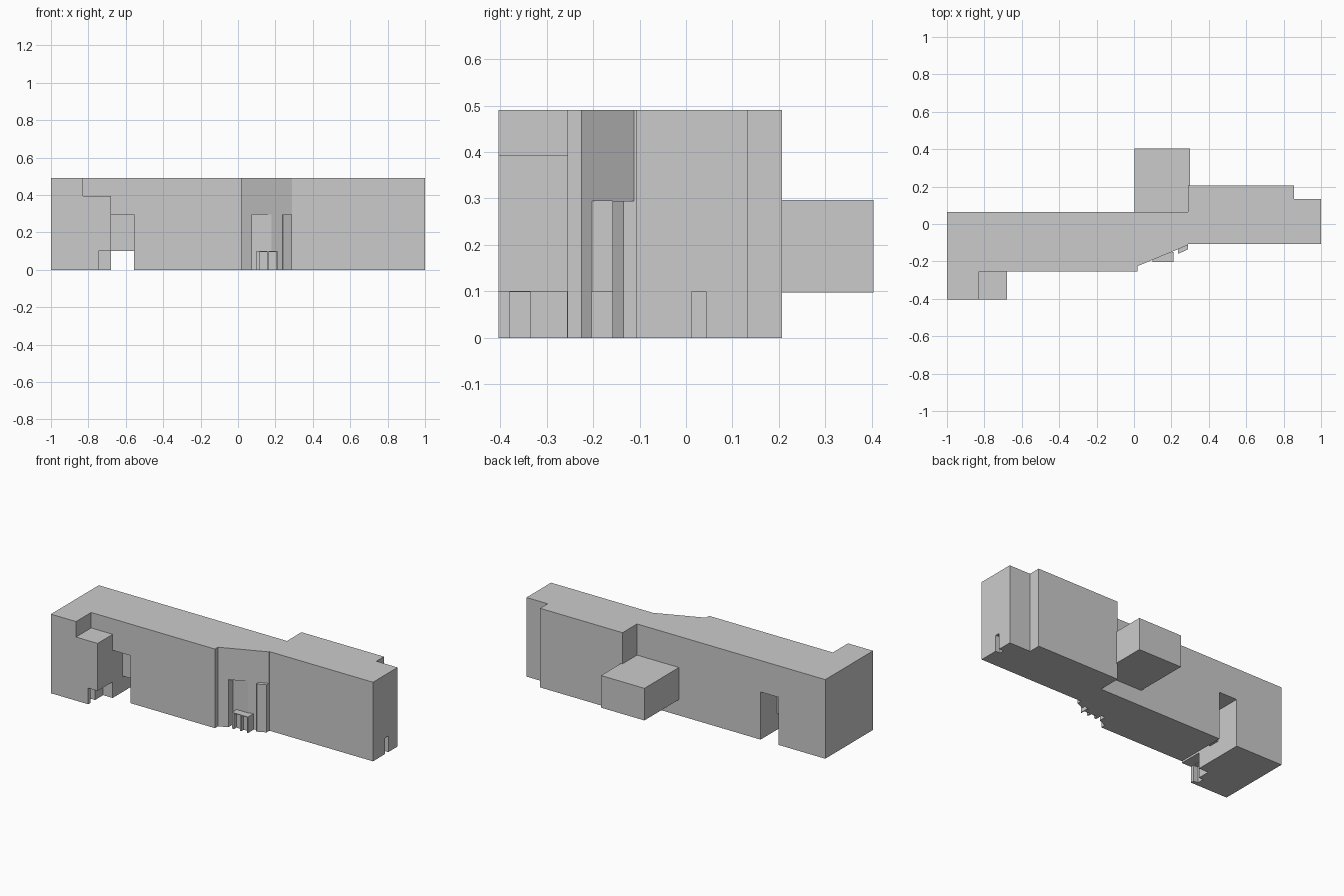
import bpy, bmesh

if "Cube" in bpy.data.objects:
    bpy.data.objects.remove(bpy.data.objects["Cube"])

H = 0.49      # roof height
D = 0.10      # door height
E = 0.295     # tall opening height


def prism(name, pts, z0, z1):
    """Extrude a plan outline from z0 to z1."""
    bm = bmesh.new()
    face = bm.faces.new([bm.verts.new((x, y, z0)) for x, y in pts])
    up = bmesh.ops.extrude_face_region(bm, geom=[face])['geom']
    bmesh.ops.translate(bm, vec=(0, 0, z1 - z0),
                        verts=[v for v in up if isinstance(v, bmesh.types.BMVert)])
    bmesh.ops.recalc_face_normals(bm, faces=bm.faces)
    me = bpy.data.meshes.new(name)
    bm.to_mesh(me)
    bm.free()
    ob = bpy.data.objects.new(name, me)
    bpy.context.collection.objects.link(ob)
    return ob


def box(name, x0, x1, y0, y1, z0, z1):
    return prism(name, [(x0, y0), (x1, y0), (x1, y1), (x0, y1)], z0, z1)


def boolean(target, tool, op='DIFFERENCE'):
    m = target.modifiers.new(tool.name, 'BOOLEAN')
    m.operation, m.object, m.solver = op, tool, 'EXACT'
    tool.hide_render = True
    tool.hide_set(True)
    tool.display_type = 'WIRE'


# Main building: full-height plan with stepped ends and angled front bay
body = prism("main_building", [
    (-1, -0.403), (-0.828, -0.403), (-0.828, -0.255), (0.02, -0.255),
    (0.02, -0.225), (0.29, -0.112), (0.29, -0.107), (1, -0.107), (1, 0.133),
    (0.855, 0.133), (0.855, 0.207), (0.29, 0.207), (0.29, 0.065), (-1, 0.065)], 0, H)

# Lower front-left wing
boolean(body, box("low_wing", -0.84, -0.68, -0.403, -0.24, 0, 0.394), 'UNION')
# Raised box hanging on the back wall
boolean(body, box("rear_overhang", 0.003, 0.30, 0.055, 0.403, 0.098, 0.297), 'UNION')
# Lower edge beneath the angled bay projects past the main front
# Entrance recess below the angled bay
boolean(body, prism("entrance_recess", [
    (0.075, -0.30), (0.075, -0.158), (0.24, -0.158), (0.285, -0.138),
    (0.40, -0.138), (0.40, -0.30)], -0.1, E))

# Drive-through passage, undercut corner and side doors
boolean(body, box("passage_front", -0.68, -0.557, -0.5, -0.16, -0.1, E))
boolean(body, box("passage_back", -0.68, -0.557, -0.095, 0.2, -0.1, E))
boolean(body, box("passage_low", -0.68, -0.557, -0.2, -0.05, -0.1, D))
boolean(body, box("corner_undercut", -0.745, -0.6, -0.5, -0.256, -0.1, D))
boolean(body, box("wing_door", -0.775, -0.7, -0.38, -0.335, -0.1, D - 0.001))
boolean(body, box("end_door", 0.97, 1.1, 0.013, 0.043, -0.1, D))

# Angled pier on the right of the entrance
prism("entrance_pier", [(0.235, -0.157), (0.24, -0.158), (0.29, -0.135),
                        (0.29, -0.105), (0.235, -0.105)], 0, E)

# Entrance porch with a pair of doors
porch = box("entrance_porch", 0.10, 0.21, -0.203, -0.15, 0, D)
for i, x in enumerate((0.115, 0.165)):
    boolean(porch, box(f"porch_door_{i}", x, x + 0.04, -0.3, -0.18, -0.1, D - 0.004))
